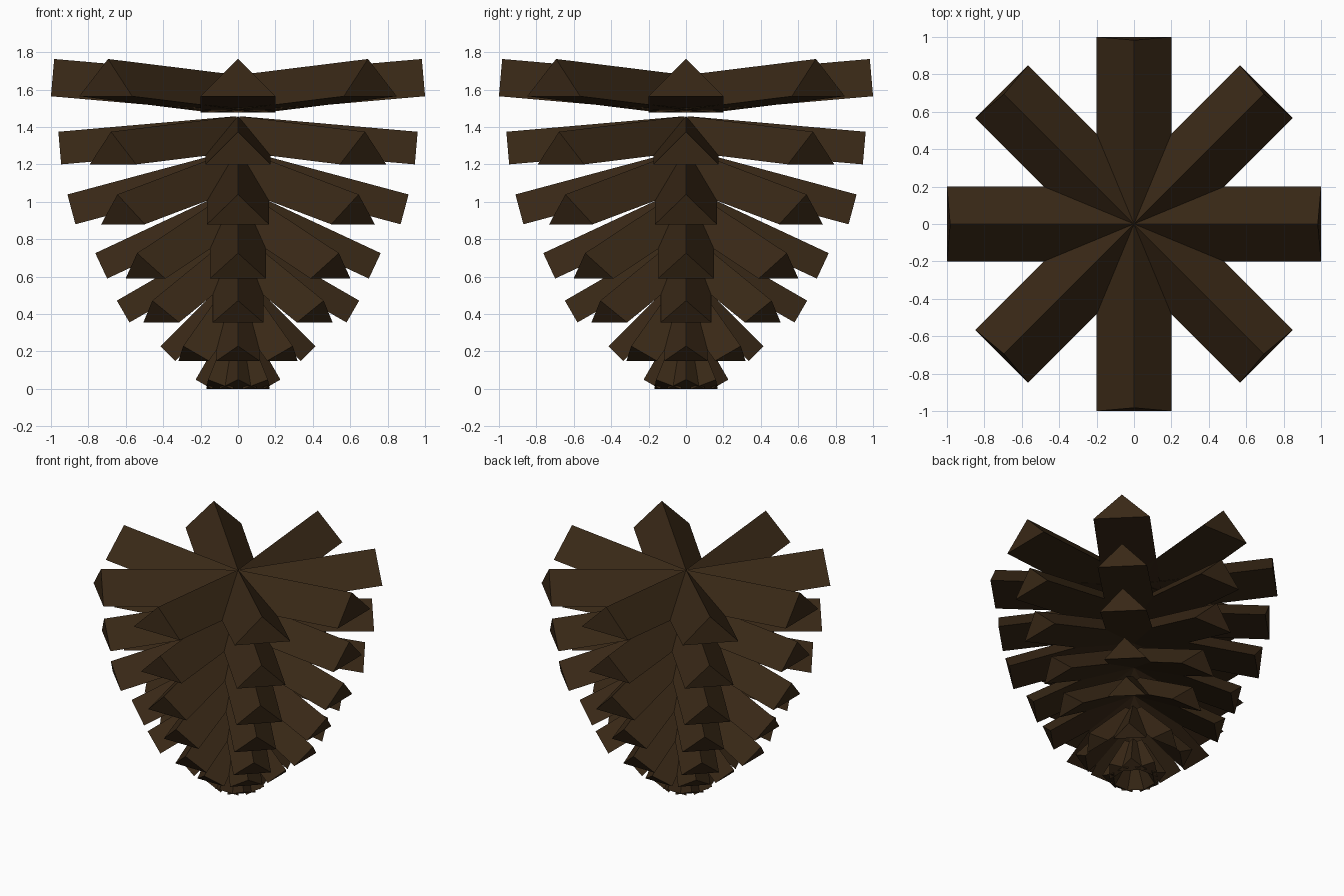
import bpy, bmesh
from math import radians, pi
from mathutils import Matrix

if "Cube" in bpy.data.objects:
    bpy.data.objects.remove(bpy.data.objects["Cube"])

mat = bpy.data.materials.new("dark_brown")
mat.diffuse_color = (0.04, 0.021, 0.008, 1)
mat.use_nodes = True
mat.node_tree.nodes["Principled BSDF"].inputs["Base Color"].default_value = mat.diffuse_color

# Each tier: length, half width, height, tilt in degrees, height at the axis
TIERS = [
    (0.28, 0.10, 0.10, -60, 0.242),
    (0.474, 0.115, 0.112, -45, 0.485),
    (0.67, 0.135, 0.135, -30, 0.69),
    (0.772, 0.15, 0.15, -25, 0.916),
    (0.90, 0.165, 0.165, -15, 1.113),
    (0.949, 0.175, 0.175, -5, 1.283),
    (1.004, 0.20, 0.20, 5, 1.477),
]


def add_scale(bm, length, w, h, matrix):
    """Triangular prism running out along +x from the axis."""
    inner, outer = [
        [bm.verts.new(matrix @ Matrix.Translation((x, y, z)).translation)
         for y, z in ((-w, 0), (w, 0), (0, h))]
        for x in (0, length)]
    bm.faces.new(inner[::-1])
    bm.faces.new(outer)
    for i in range(3):
        j = (i + 1) % 3
        bm.faces.new((inner[i], inner[j], outer[j], outer[i]))


# Rings of eight scales, from the narrow base to the wide top
for n, (length, w, h, tilt, z) in enumerate(TIERS, 1):
    bm = bmesh.new()
    for k in range(8):
        m = (Matrix.Translation((0, 0, z)) @ Matrix.Rotation(k * pi / 4, 4, 'Z')
             @ Matrix.Rotation(-radians(tilt), 4, 'Y'))
        add_scale(bm, length, w, h, m)
    bmesh.ops.recalc_face_normals(bm, faces=bm.faces)
    name = f"cone_scales_tier_{n}"
    mesh = bpy.data.meshes.new(name)
    bm.to_mesh(mesh)
    bm.free()
    mesh.materials.append(mat)
    bpy.context.collection.objects.link(bpy.data.objects.new(name, mesh))
